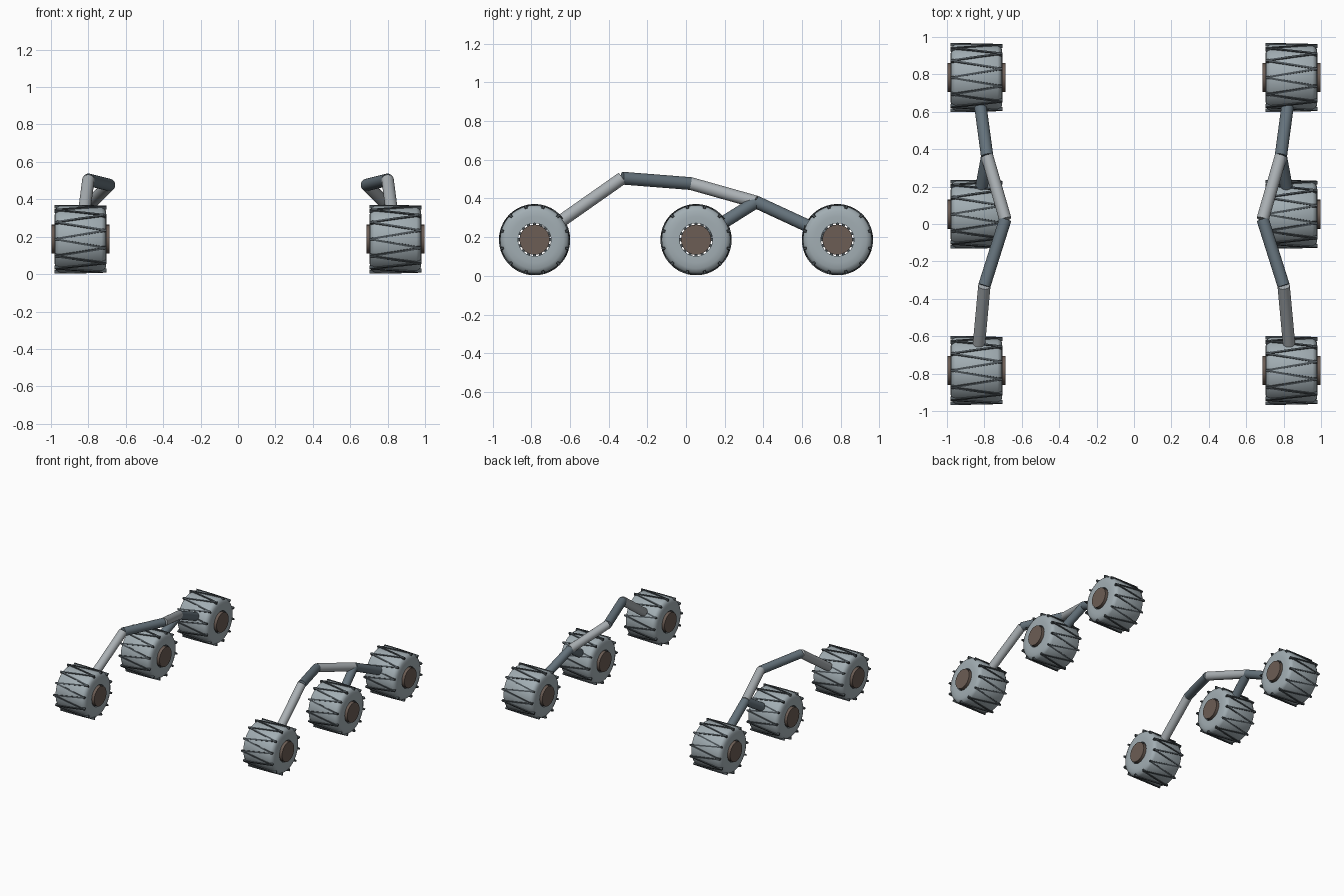
import bpy, bmesh, math
from mathutils import Vector

cube = bpy.data.objects.get("Cube")
if cube:
    bpy.data.objects.remove(cube, do_unlink=True)


def material(name, rgb):
    m = bpy.data.materials.new(name)
    m.use_nodes = True
    m.diffuse_color = (*rgb, 1)
    m.node_tree.nodes["Principled BSDF"].inputs["Base Color"].default_value = (*rgb, 1)
    return m


TIRE = material("tire grey", (0.36, 0.42, 0.45))
TREAD = material("tread dark grey", (0.07, 0.085, 0.095))
HUB = material("hub brown", (0.15, 0.11, 0.09))
LIGHT = material("light arm grey", (0.40, 0.43, 0.45))
SLATE = material("slate arm grey", (0.13, 0.17, 0.20))


def finish(bm, name, mat, smooth=None):
    bmesh.ops.recalc_face_normals(bm, faces=bm.faces)
    me = bpy.data.meshes.new(name)
    bm.to_mesh(me)
    bm.free()
    me.materials.append(mat)
    ob = bpy.data.objects.new(name, me)
    bpy.context.collection.objects.link(ob)
    if smooth:
        bpy.ops.object.select_all(action='DESELECT')
        ob.select_set(True)
        bpy.context.view_layer.objects.active = ob
        bpy.ops.object.shade_smooth_by_angle(angle=math.radians(smooth))
    return ob


def on_wheel(x, r, a):
    return Vector((x, r * math.cos(a), r * math.sin(a)))


def cylinder(name, a, b, r, mat, sides=24):
    a, b = Vector(a), Vector(b)
    bm = bmesh.new()
    bmesh.ops.create_cone(bm, cap_ends=True, segments=sides, radius1=r, radius2=r,
                          depth=(b - a).length)
    turn = (b - a).to_track_quat('Z', 'Y').to_matrix()
    for v in bm.verts:
        v.co = turn @ v.co + (a + b) / 2
    return finish(bm, name, mat, 40)


# Tire: lathed ring with rounded shoulders and an open middle
def tire(name, sides=48):
    half = [(0.138, 0.085), (0.139, 0.12), (0.136, 0.15), (0.128, 0.168), (0.112, 0.178)]
    profile = half + [(-x, r) for x, r in reversed(half)]
    bm = bmesh.new()
    rings = [[bm.verts.new(on_wheel(x, r, math.tau * i / sides)) for x, r in profile]
             for i in range(sides)]
    for i in range(sides):
        p, q = rings[i], rings[(i + 1) % sides]
        for j in range(len(profile)):
            k = (j + 1) % len(profile)
            bm.faces.new((p[j], p[k], q[k], q[j]))
    return finish(bm, name, TIRE, 60)


# Tread: raised zigzag ribbon wrapped around the tire
def tread(name, teeth=12, steps=3, width=0.138):
    bm = bmesh.new()
    spread = 0.03
    for leg in range(teeth * 2):
        side = 1 if leg % 2 else -1
        previous = None
        for s in range(steps + 1):
            t = s / steps
            a = math.pi * (leg + t) / teeth
            x = side * width * (1 - 2 * t)
            ring = [bm.verts.new(on_wheel(x, r, a + d)) for r, d in
                    ((0.165, -spread), (0.184, -spread), (0.184, spread), (0.165, spread))]
            if previous:
                for j in range(4):
                    k = (j + 1) % 4
                    bm.faces.new((previous[j], previous[k], ring[k], ring[j]))
            if s in (0, steps):
                bm.faces.new(ring)
            previous = ring
    return finish(bm, name, TREAD)


# Hub: brown drum with small teeth reaching the tire opening
def hub_teeth(name, count=16):
    bm = bmesh.new()
    for i in range(count):
        a = math.tau * i / count
        ends = [[bm.verts.new(on_wheel(x, r, a + d)) for r, d in
                 ((0.07, -0.1), (0.09, -0.1), (0.09, 0.1), (0.07, 0.1))]
                for x in (-0.13, 0.13)]
        for j in range(4):
            k = (j + 1) % 4
            bm.faces.new((ends[0][j], ends[0][k], ends[1][k], ends[1][j]))
        bm.faces.new(ends[0])
        bm.faces.new(ends[1])
    return finish(bm, name, TREAD)


WHEEL_X, WHEEL_Z = 0.842, 0.187
AXLES = {"front": -0.783, "middle": 0.052, "rear": 0.783}

for label, s in (("left", 1), ("right", -1)):
    centres = {k: (s * WHEEL_X, y, WHEEL_Z) for k, y in AXLES.items()}

    # Wheels
    for place, centre in centres.items():
        tag = f"{label}_{place}"
        parts = [tire(tag + "_tire"), tread(tag + "_tread"), hub_teeth(tag + "_hub_teeth"),
                 cylinder(tag + "_hub", (-0.156, 0, 0), (0.156, 0, 0), 0.078, HUB)]
        for ob in parts:
            ob.location = centre

    # Suspension arms
    knee = (s * 0.80, -0.33, 0.505)
    pivot = (s * 0.688, 0.025, 0.477)
    fork = (s * 0.785, 0.362, 0.382)
    for name, a, b, mat in (
            ("front_arm", centres["front"], knee, LIGHT),
            ("front_link", knee, pivot, SLATE),
            ("rear_link", pivot, fork, LIGHT),
            ("rear_arm", fork, centres["rear"], SLATE),
            ("middle_arm", fork, centres["middle"], SLATE)):
        cylinder(f"{label}_{name}", a, b, 0.033, mat)
